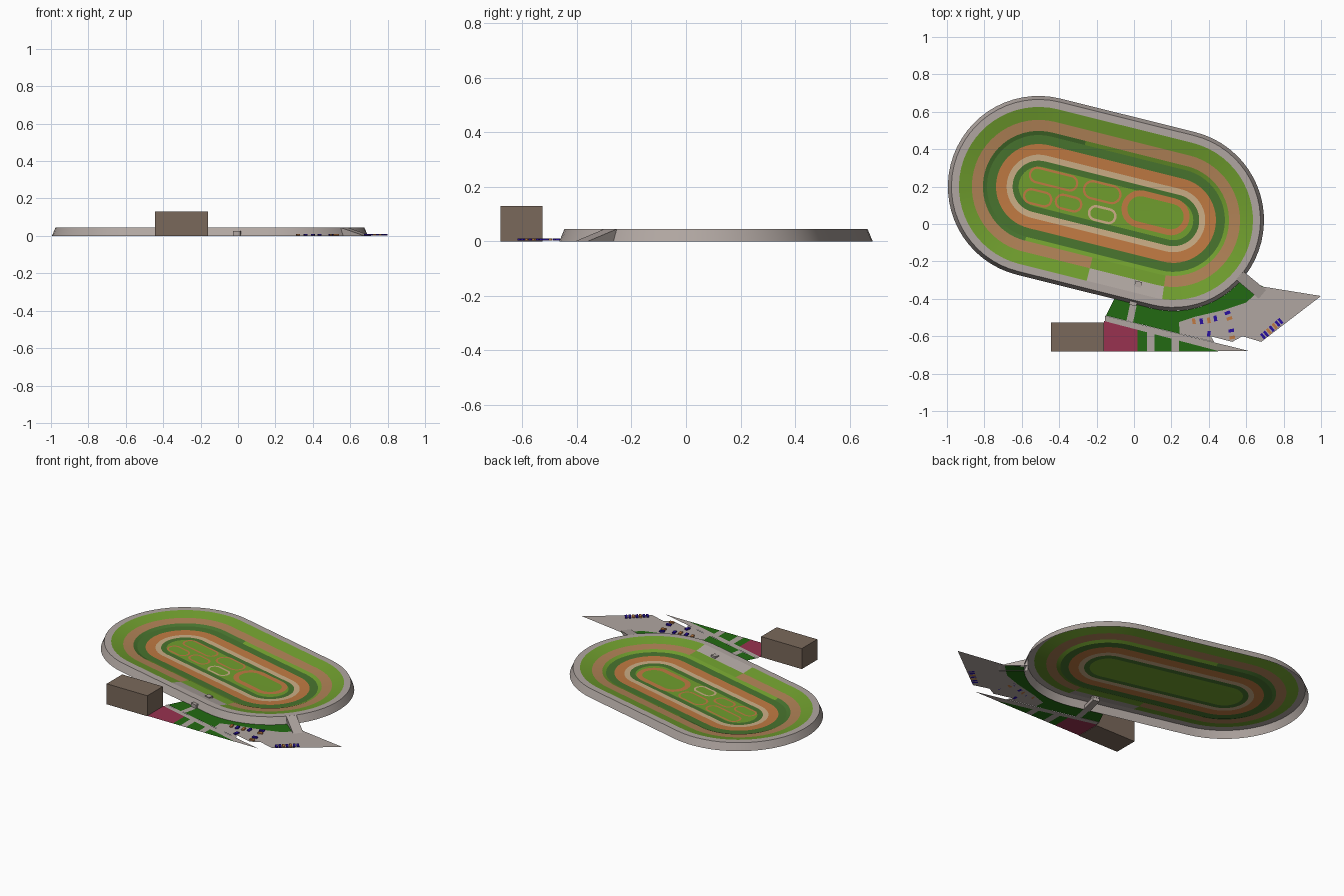
import bpy, bmesh, math
from mathutils import Vector, Matrix

if "Cube" in bpy.data.objects:
    bpy.data.objects.remove(bpy.data.objects["Cube"])

TILT = math.radians(-14)
CX, CY, HALF = -0.15, 0.11, 0.371      # stadium centre and half straight length


def mat(name, rgb):
    m = bpy.data.materials.new(name)
    lin = [((c / 255 + 0.055) / 1.055) ** 2.4 for c in rgb]
    m.diffuse_color = (*lin, 1)
    m.use_nodes = True
    m.node_tree.nodes["Principled BSDF"].inputs["Base Color"].default_value = m.diffuse_color
    return m


GREY = mat("concrete", (176, 166, 161))
BRIGHT = mat("bright_grass", (112, 158, 46))
TAN = mat("tan_track", (176, 130, 86))
ORANGE = mat("orange_track", (192, 122, 66))
DARK = mat("dark_grass", (72, 116, 46))
CREAM = mat("cream_track", (204, 174, 134))
BROWN = mat("building_brown", (122, 105, 91))
MAROON = mat("maroon_paving", (152, 50, 80))
LAWN = mat("lawn_green", (34, 106, 18))
BLUE = mat("car_blue", (40, 15, 160))


def finish(name, bm, *mats):
    me = bpy.data.meshes.new(name)
    bm.to_mesh(me)
    bm.free()
    for m in mats:
        me.materials.append(m)
    ob = bpy.data.objects.new(name, me)
    bpy.context.collection.objects.link(ob)
    return ob


def outline(half, r, step=6):
    """Counter-clockwise oval: two half circles joined by straights."""
    pts = []
    for side, start in ((1, -90), (-1, 90)):
        for a in range(start, start + 181, step):
            t = math.radians(a)
            pts.append((side * half + r * math.cos(t), r * math.sin(t)))
        for k in (0.5, 0, -0.5):
            pts.append((side * half * k, side * r))
    return pts


def place(u, v, z, cx=CX, cy=CY):
    c, s = math.cos(TILT), math.sin(TILT)
    return Vector((cx + u * c - v * s, cy + u * s + v * c, z))


def plate(name, pts, m, z=0.003):
    bm = bmesh.new()
    f = bm.faces.new([bm.verts.new((x, y, z)) for x, y in pts])
    f.normal_update()
    if f.normal.z < 0:
        f.normal_flip()
    bmesh.ops.triangulate(bm, faces=[f])
    return finish(name, bm, m)


def box(name, x, y, z0, z1, sx, sy, m, rot=0.0):
    bm = bmesh.new()
    bmesh.ops.create_cube(bm, size=1, matrix=Matrix.Translation((x, y, (z0 + z1) / 2))
                          @ Matrix.Rotation(rot, 4, 'Z') @ Matrix.Diagonal((sx, sy, z1 - z0, 1)))
    return finish(name, bm, m)


# Stadium bowl: (radius, height, material of the band inside that radius)
mats = [GREY, BRIGHT, TAN, DARK, ORANGE, CREAM]
profile = [(.485, 0, 0), (.466, .045, 0), (.426, .045, 1), (.357, .028, 2), (.298, .021, 1),
           (.276, .012, 3), (.228, .010, 4), (.171, .006, 5), (.139, .005, 3), (.107, .004, 1)]
bm = bmesh.new()
prev = None
for k, (r, z, _) in enumerate(profile):
    loc = outline(HALF, r)
    ring = [bm.verts.new(place(u, v, z)) for u, v in loc]
    n = len(ring)
    if prev:
        band = k - 1
        for i in range(n):
            j = (i + 1) % n
            f = bm.faces.new((prev[i], prev[j], ring[j], ring[i]))
            f.material_index = profile[band][2]
            u, v = (loc[i][0] + loc[j][0]) / 2, (loc[i][1] + loc[j][1]) / 2
            # front entrance: paved slope, with grass in place of the tan track
            if v < 0 and 0 < u < .41:
                f.material_index = {2: 0, 3: 1}.get(band, f.material_index)
            # dark bank at the left bend
            if band == 4 and (u < -HALF or (v > 0 and u < -.185)):
                f.material_index = 3
    prev = ring
bm.faces.new(prev).material_index = 1
bowl = finish("stadium_bowl", bm, *mats)
bpy.context.view_layer.objects.active = bowl
bowl.select_set(True)
bpy.ops.object.shade_smooth_by_angle(angle=math.radians(7))
bowl.select_set(False)


# Small training ovals painted on the infield
def oval(name, cx, cy, hl, hw, width, m):
    bm = bmesh.new()
    a, b = ([bm.verts.new(place(u, v, .0065, cx, cy)) for u, v in outline(hl - hw, r, 15)]
            for r in (hw, hw - width))
    for i in range(len(a)):
        j = (i + 1) % len(a)
        bm.faces.new((a[i], a[j], b[j], b[i]))
    finish(name, bm, m)


for i, o in enumerate([(-.43, .24, .135, .045, .012, ORANGE), (-.515, .14, .08, .043, .012, ORANGE),
                       (-.35, .112, .075, .043, .012, ORANGE), (-.17, .17, .105, .052, .012, ORANGE),
                       (-.17, .05, .078, .043, .013, CREAM), (.115, .06, .185, .10, .032, ORANGE)]):
    oval(f"training_oval_{i + 1}", *o)

# Entrance tunnel and its stair head
box("entrance_tunnel", .008, -.372, 0, .025, .04, .13, GREY, TILT)
box("stair_head", .022, -.322, .02, .042, .036, .03, GREY, TILT)

# Building
box("building", -.302, -.603, 0, .13, .285, .155, BROWN)


# Front paths, lawns and paved square
def low(x):
    return -.52 - .26 * (x + .155)


plate("main_path", [(-.155, -.49), (-.155, -.52), (.455, -.68), (.62, -.68)], GREY)
strips = [(-.16, .02, MAROON, "paved_square"), (.02, .07, LAWN, "lawn_strip_a"),
          (.07, .11, GREY, "side_path_a"), (.11, .20, LAWN, "lawn_strip_b"),
          (.20, .24, GREY, "side_path_b"), (.24, .45, LAWN, "lawn_strip_c")]
for x0, x1, m, name in strips:
    plate(name, [(x0, -.681), (x1, -.681), (x1, low(x1)), (x0, low(x0))], m)

plate("left_lawn", [(-.15, -.49), (-.04, -.517), (-.02, -.422), (-.105, -.40)], LAWN)
plate("entrance_path", [(-.02, -.422), (-.04, -.517), (-.005, -.526), (.015, -.431)], GREY)
arc = [(.21 + .485 * math.cos(math.radians(a)), .02 + .485 * math.sin(math.radians(a)))
       for a in range(-104, -36, 6)]
kerb = [(.69, -.335), (.60, -.42), (.48, -.46), (.33, -.495), (.24, -.525), (.245, -.587)]
plate("curved_lawn", [(.015, -.431)] + arc + kerb + [(-.005, -.526)], LAWN)
plate("car_park", kerb[::-1] + [(1, -.385), (.68, -.63), (.58, -.60), (.525, -.63), (.41, -.60),
                                (.43, -.632)], GREY)

# Ramp from the car park up to the rim
bm = bmesh.new()
d = Vector((.77, -.64, 0))
s = Vector((.64, .77, 0)) * .03
p0, p1 = Vector((.21, .02, 0)) + d * .46, Vector((.21, .02, 0)) + d * .63
up = Vector((0, 0, .046))
L, R = ([bm.verts.new(p) for p in (p0 + q, p1 + q, p0 + q + up)] for q in (-s, s))
bm.faces.new(L)
bm.faces.new(R)
bm.faces.new((L[1], R[1], R[2], L[2]))
bmesh.ops.recalc_face_normals(bm, faces=bm.faces)
finish("ramp", bm, GREY)

# Parked cars
cars = [(.32, -.52, 100, ORANGE), (.36, -.52, 100, BLUE), (.40, -.515, 100, ORANGE),
        (.435, -.505, 100, BLUE), (.50, -.475, 20, BLUE), (.51, -.505, 20, ORANGE),
        (.40, -.587, 80, BLUE), (.52, -.57, 10, BLUE), (.525, -.607, 10, ORANGE)]
cars += [(.69 + .0155 * i, -.60 + .0135 * i, 40, ORANGE if i in (2, 4) else BLUE) for i in range(7)]
for i, (x, y, a, m) in enumerate(cars):
    row = i >= 9
    box(f"car_{i + 1}", x, y, .003, .011, .014 if row else .030, .034 if row else .017, m,
        math.radians(a))
